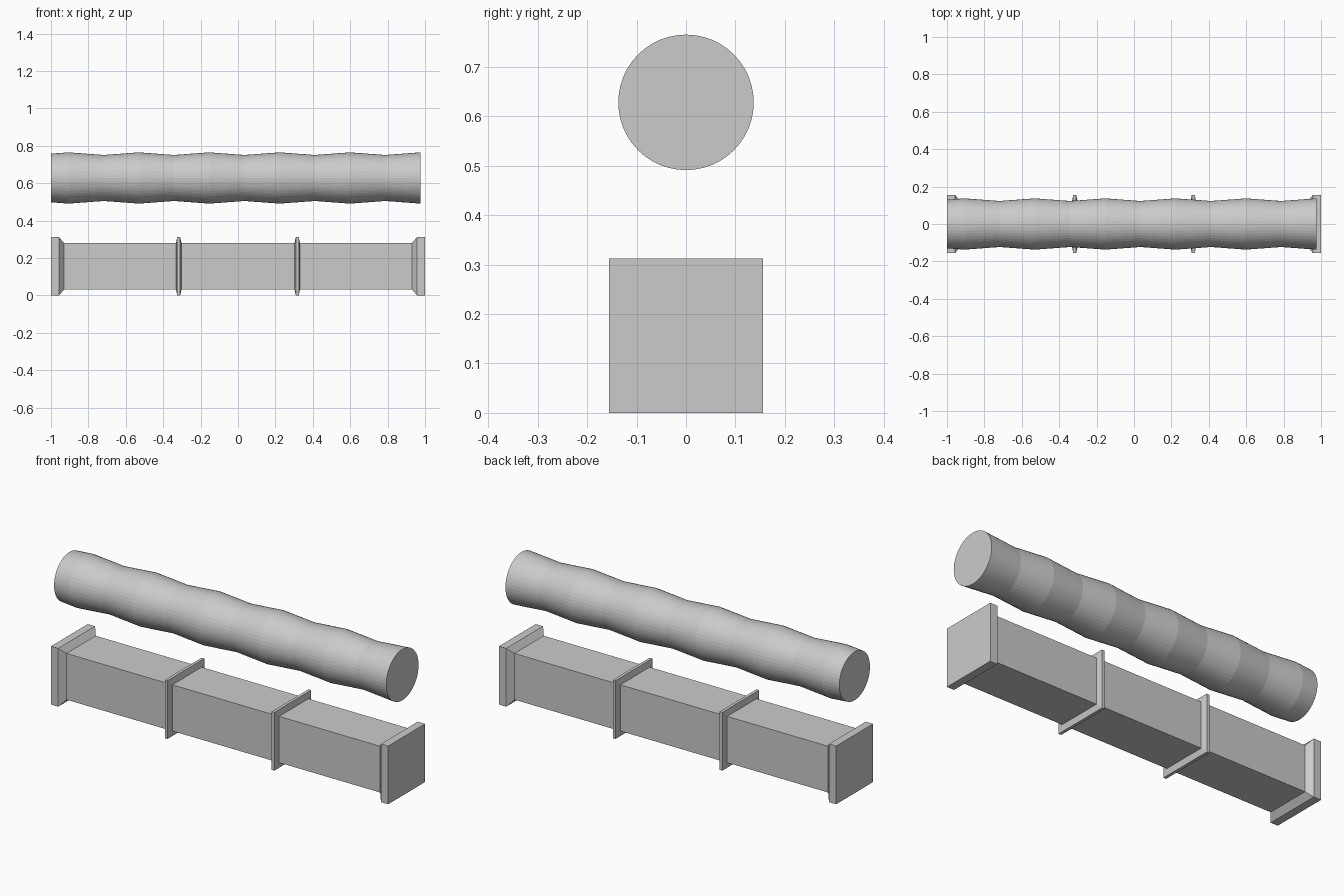
import bpy, bmesh, math

if "Cube" in bpy.data.objects:
    bpy.data.objects.remove(bpy.data.objects["Cube"], do_unlink=True)

grey = bpy.data.materials.new("duct grey")
grey.use_nodes = True
colour = (0.6, 0.6, 0.6, 1)
grey.diffuse_color = colour
grey.node_tree.nodes["Principled BSDF"].inputs["Base Color"].default_value = colour


def loft(name, profile, sides, centre_z, turn=0.0):
    """Capped tube along x through (x, radius) rings."""
    bm = bmesh.new()
    rings = []
    for x, r in profile:
        ring = []
        for i in range(sides):
            a = turn + math.tau * i / sides
            ring.append(bm.verts.new((x, r * math.cos(a), centre_z + r * math.sin(a))))
        rings.append(ring)
    for a, b in zip(rings, rings[1:]):
        for i in range(sides):
            j = (i + 1) % sides
            bm.faces.new((a[i], a[j], b[j], b[i]))
    bm.faces.new(rings[0])
    bm.faces.new(rings[-1])
    bmesh.ops.recalc_face_normals(bm, faces=bm.faces)
    mesh = bpy.data.meshes.new(name)
    bm.to_mesh(mesh)
    bm.free()
    mesh.materials.append(grey)
    obj = bpy.data.objects.new(name, mesh)
    bpy.context.collection.objects.link(obj)
    return obj


# Square duct: end flanges with a bevelled neck and two joint ribs
BODY, FLANGE = 0.124, 0.156
half = [(-1, FLANGE), (-0.957, FLANGE), (-0.93, BODY),
        (-0.331, BODY), (-0.325, FLANGE), (-0.309, FLANGE), (-0.302, BODY)]
profile = half + [(-x, r) for x, r in reversed(half)]
loft("square_duct", [(x, r * math.sqrt(2)) for x, r in profile], 4, FLANGE, math.pi / 4)

# Flexible round duct: wavy tube, four rings to each wave
STEPS = 21
wave = [(-1 + 1.975 * i / STEPS, 0.130 + 0.007 * math.sin(i * math.pi / 2))
        for i in range(STEPS + 1)]
loft("round_flexible_duct", wave, 48, 0.628)
